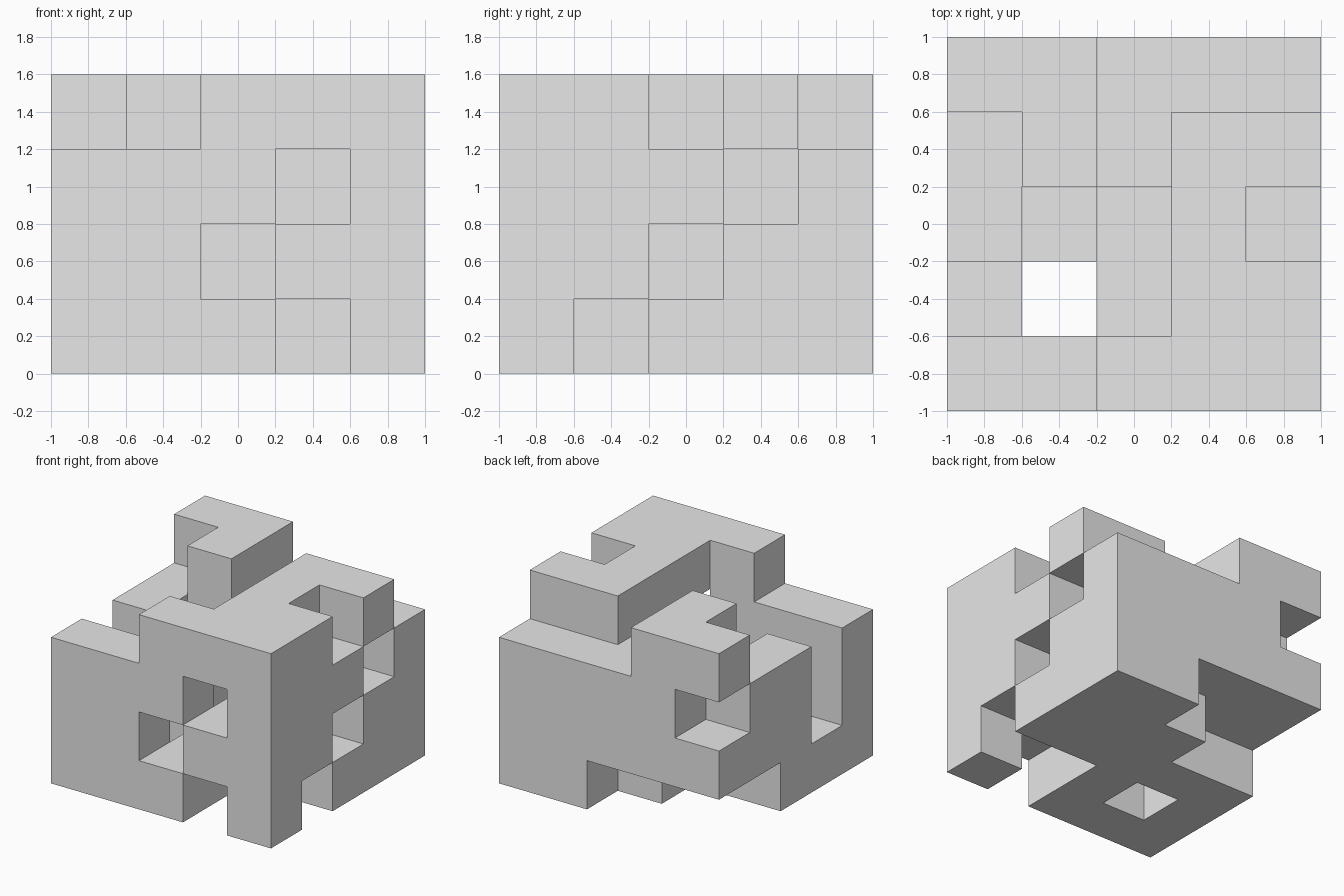
import bpy
import bmesh
from mathutils import Vector

cube = bpy.data.objects.get("Cube")
if cube:
    bpy.data.objects.remove(cube, do_unlink=True)

CELL = 0.4

# Layers from bottom to top; rows run back to front, columns left to right in x
LAYERS = [
    ["...##", "..###", "#####", "#.#..", "###.#"],
    ["#####", "#####", "##.#.", "...##", "##.##"],
    [".####", "####.", "#..##", "....#", "###.#"],
    ["##...", ".#.##", "...#.", "...##", "..###"],
]

# Plain grey material
grey = bpy.data.materials.new("plain_grey")
grey.use_nodes = True
colour = (0.8, 0.8, 0.8, 1.0)
grey.diffuse_color = colour
grey.node_tree.nodes["Principled BSDF"].inputs["Base Color"].default_value = colour

# Set of solid cells
solid = {
    (i, len(rows) - 1 - r, k)
    for k, rows in enumerate(LAYERS)
    for r, row in enumerate(rows)
    for i, mark in enumerate(row)
    if mark == "#"
}


def add_outer_face(bm, cell, axis, side):
    """Add one square on the given side of a cell, facing outward."""
    normal = Vector((0, 0, 0))
    normal[axis] = side
    u = Vector((0, 0, 0))
    u[(axis + 1) % 3] = 0.5
    v = normal.cross(u)
    centre = Vector(cell) + Vector((-2, -2, 0.5)) + normal / 2
    corners = [centre - u - v, centre + u - v, centre + u + v, centre - u + v]
    bm.faces.new([bm.verts.new(c * CELL) for c in corners])


# Notched block: only the squares between solid and empty cells
bm = bmesh.new()
for cell in sorted(solid):
    for axis in range(3):
        for side in (-1, 1):
            neighbour = list(cell)
            neighbour[axis] += side
            if tuple(neighbour) not in solid:
                add_outer_face(bm, cell, axis, side)

bmesh.ops.remove_doubles(bm, verts=bm.verts[:], dist=0.001)

# Merge coplanar squares into large flat faces
bmesh.ops.dissolve_limit(bm, angle_limit=0.01, verts=bm.verts[:], edges=bm.edges[:])

mesh = bpy.data.meshes.new("notched_block")
bm.to_mesh(mesh)
bm.free()
mesh.materials.append(grey)
block = bpy.data.objects.new("notched_block", mesh)
bpy.context.scene.collection.objects.link(block)
